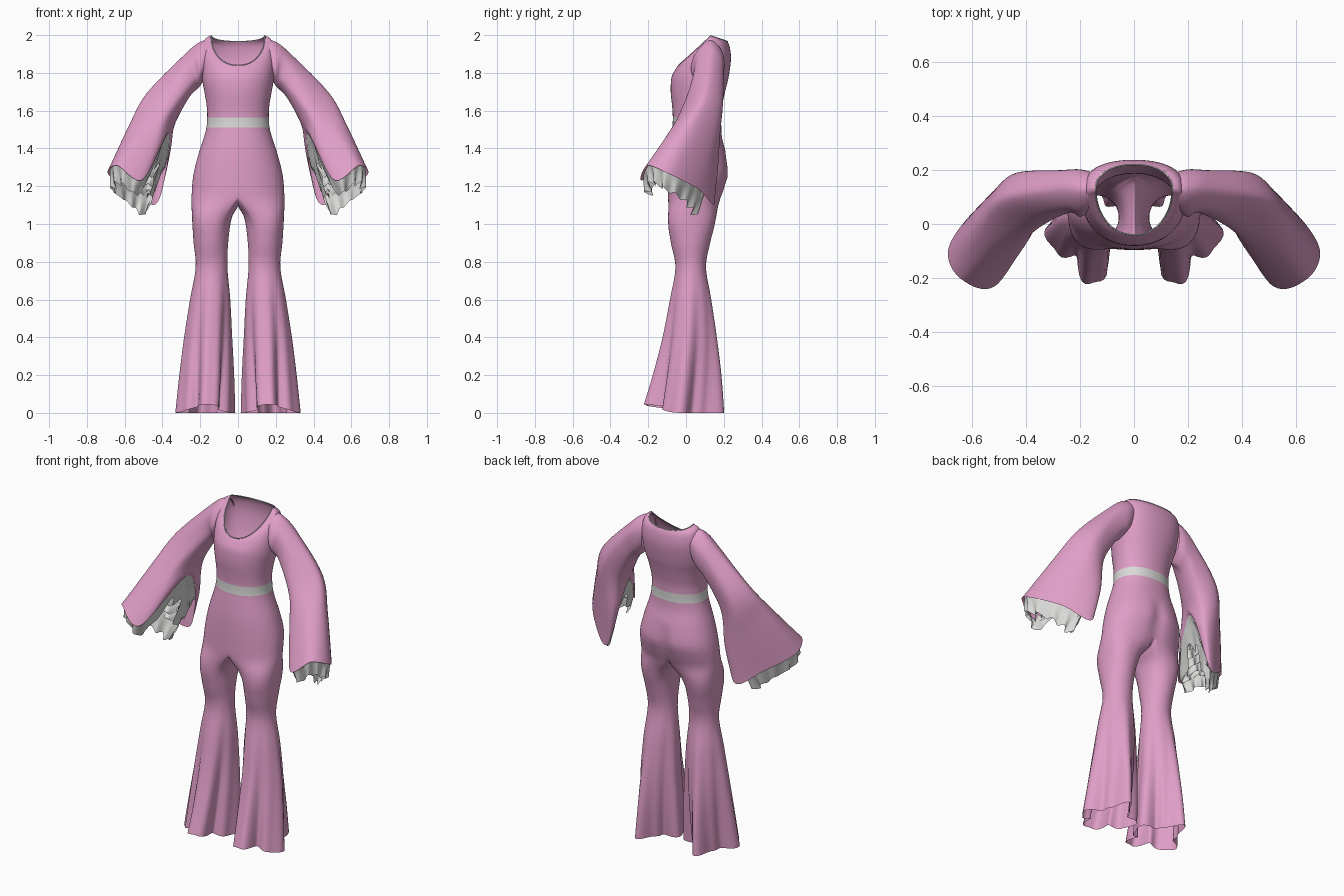
import bpy, bmesh, math
from mathutils import Vector

if "Cube" in bpy.data.objects:
    bpy.data.objects.remove(bpy.data.objects["Cube"])

N = 96
H = N // 2


def material(name, rgb):
    m = bpy.data.materials.new(name)
    m.diffuse_color = (*rgb, 1)
    m.use_nodes = True
    m.node_tree.nodes["Principled BSDF"].inputs["Base Color"].default_value = m.diffuse_color
    return m


PINK = material("rose pink", (0.74, 0.34, 0.57))
GREY = material("pale grey", (0.70, 0.70, 0.69))


def spline(p, t, closed=False):
    """Catmull-Rom through the control values p (vectors)."""
    n = len(p)
    i = math.floor(t) if closed else max(0, min(int(t), n - 2))
    f = t - i
    g = (lambda k: p[k % n]) if closed else (lambda k: p[max(0, min(k, n - 1))])
    a, b, c, d = g(i - 1), g(i), g(i + 1), g(i + 2)
    return 0.5 * (2 * b + (c - a) * f + (2 * a - 5 * b + 4 * c - d) * f * f
                  + (3 * b - a - 3 * c + d) * f ** 3)


def refine(rings, steps):
    """Smoothly subdivide a stack of rings of points."""
    out = []
    for k in range((len(rings) - 1) * steps + 1):
        out.append([spline([r[i] for r in rings], k / steps) for i in range(len(rings[0]))])
    return out


def skin(bm, rings):
    """Join consecutive closed rings with quads."""
    vs = [[bm.verts.new(p) for p in r] for r in rings]
    n = len(vs[0])
    for a, b in zip(vs, vs[1:]):
        for i in range(n):
            bm.faces.new((a[i], a[(i + 1) % n], b[(i + 1) % n], b[i]))


def finish(bm, name, mats):
    bmesh.ops.remove_doubles(bm, verts=bm.verts, dist=0.0003)
    bmesh.ops.recalc_face_normals(bm, faces=bm.faces)
    for f in bm.faces:
        f.smooth = True
    me = bpy.data.meshes.new(name)
    bm.to_mesh(me)
    bm.free()
    for m in mats:
        me.materials.append(m)
    ob = bpy.data.objects.new(name, me)
    bpy.context.collection.objects.link(ob)
    return ob


def power(x, e):
    return math.copysign(abs(x) ** e, x) if abs(x) > 1e-6 else 0


def body_ring(hx, yf, yb, yc, zs, zf, zb, box=.9):
    """Body section: half width, front/back/side y, side/front/back z."""
    pts = []
    for i in range(N):
        a = 2 * math.pi * i / N - math.pi / 2
        c, s = math.cos(a), math.sin(a)
        q = abs(s) ** .95
        y = yc + (yb - yc) * power(s, box) if s > 0 else yc + (yc - yf) * s
        pts.append(Vector((hx * power(c, .93), y, zs + ((zb if s > 0 else zf) - zs) * q)))
    return pts


# Torso, pelvis and belt
level = [(.246, -.098, .188, .045, 1.14), (.238, -.095, .226, .06, 1.25),
         (.212, -.090, .214, .06, 1.36), (.183, -.080, .192, .06, 1.45),
         (.167, -.072, .187, .06, 1.51), (.163, -.070, .187, .06, 1.565),
         (.165, -.073, .190, .06, 1.62), (.178, -.081, .207, .07, 1.70)]
body = [body_ring(*l, l[4], l[4]) for l in level]
body += [body_ring(.190, -.077, .225, .08, 1.775, 1.775, 1.775, .75),
         body_ring(.192, -.058, .238, .10, 1.89, 1.815, 1.87, .65),
         body_ring(.176, -.046, .232, .12, 1.975, 1.833, 1.935, .7),
         body_ring(.142, -.040, .220, .13, 1.997, 1.84, 1.966)]
bm = bmesh.new()
skin(bm, refine(body, 4))

# Flared legs: each starts from half the pelvis plus the crotch line
legs = [(1.03, .034, .243, -.097, .160, 0), (.90, .052, .235, -.080, .128, 0),
        (.77, .056, .224, -.056, .106, 0), (.60, .038, .255, -.088, .135, .08),
        (.40, .025, .288, -.132, .165, .18), (.20, .012, .315, -.192, .19, .29),
        (0, .004, .338, -.248, .205, .38)]
above, top, ang = [], [], []
W = math.radians(130)
for i, p in enumerate(body[0]):
    s = (i - H) / H
    if i <= H:
        top.append(p.copy())
        above.append(body[1][i].copy())
        ang.append(W * (2 * i / H - 1))
    else:
        top.append(Vector((0, .045 + .143 * math.cos(math.pi * s),
                           1.14 - .045 * math.sin(math.pi * s))))
        above.append(top[-1] + Vector((0, 0, .05)))
        ang.append(W + (2 * math.pi - 2 * W) * s)
rings = [above, top]
for z, xi, xo, yf, yb, amp in legs:
    r = []
    box = .85 if z > 1 else 1
    for a in ang:
        fold = 1 - amp * (.5 - .5 * math.cos(4 * (a + math.radians(100)))) \
            - amp * .17 * (1 - math.cos(9 * a))
        hem = .045 * max(0, -math.sin(a)) ** 2 if z == 0 else 0
        r.append(Vector(((xi + xo) / 2 + (xo - xi) / 2 * power(math.cos(a), box) * fold,
                         (yf + yb) / 2 + (yb - yf) / 2 * power(math.sin(a), box) * fold,
                         z + hem)))
    rings.append(r)
leg = refine(rings, 5)[5:]
skin(bm, leg)
skin(bm, [[Vector((-p.x, p.y, p.z)) for p in r] for r in leg])

# Shallow cleft at the seat
for v in bm.verts:
    if v.co.y > .08 and 1.04 < v.co.z < 1.38:
        w = math.sin(math.pi * (v.co.z - 1.04) / .34)
        v.co.y -= .018 * w * math.exp(-(v.co.x / .04) ** 2)
# Soften the meeting of pelvis and legs
for _ in range(6):
    soft = [v for v in bm.verts if .98 < v.co.z < 1.24]
    bmesh.ops.smooth_vert(bm, verts=soft, factor=.5, use_axis_x=False, use_axis_y=True,
                          use_axis_z=False) if _ else bmesh.ops.remove_doubles(
        bm, verts=bm.verts, dist=.0003)
# Belt colour by height
for f in bm.faces:
    f.material_index = int(1.51 < f.calc_center_median().z < 1.565)
finish(bm, "jumpsuit_body", [PINK, GREY])

# Neckline trim
cu = bpy.data.curves.new("neck_trim", 'CURVE')
cu.dimensions = '3D'
cu.bevel_depth = .003
cu.bevel_resolution = 2
sp = cu.splines.new('POLY')
sp.points.add(N - 1)
for q, p in zip(sp.points, body[-1]):
    q.co = (*p, 1)
sp.use_cyclic_u = True
cu.materials.append(GREY)
bpy.context.collection.objects.link(bpy.data.objects.new("neck_trim", cu))

# Bell sleeve sections: top, front-outer, front, inner, back-inner, back-outer
sleeve = [
    [(.155, .13, 1.975), (.165, .06, 1.915), (.175, .045, 1.82), (.18, .11, 1.77), (.172, .18, 1.80), (.16, .19, 1.91)],
    [(.205, .13, 1.962), (.205, .05, 1.90), (.20, .03, 1.80), (.205, .11, 1.725), (.205, .188, 1.77), (.205, .198, 1.89)],
    [(.285, .13, 1.895), (.27, .055, 1.85), (.24, .045, 1.75), (.255, .11, 1.675), (.26, .185, 1.715), (.28, .195, 1.83)],
    [(.485, .10, 1.69), (.435, .01, 1.645), (.375, -.03, 1.58), (.335, .05, 1.54), (.35, .16, 1.53), (.435, .19, 1.62)],
    [(.575, .03, 1.52), (.54, -.09, 1.48), (.435, -.115, 1.41), (.352, .04, 1.505), (.38, .165, 1.32), (.50, .14, 1.40)],
    [(.688, -.09, 1.265), (.64, -.205, 1.31), (.505, -.222, 1.235), (.365, .05, 1.48), (.425, .15, 1.115), (.575, .065, 1.185)]]
sleeve = [[Vector(p) for p in r] for r in sleeve]


def sleeve_point(u, v):
    w = min(v, 5)
    at = lambda k: spline([spline([r[i] for r in sleeve], k) for i in range(6)], u * 6, True)
    p = at(w)
    return p + (p - at(4.8)) * ((v - 5) / .2) if v > 5 else p


def centre(v):
    return sum((sleeve_point(i / 6, v) for i in range(6)), Vector()) / 6


sleeve_rings = [[sleeve_point(i / 60, k / 6) for i in range(60)] for k in range(31)]

# Pleated ruffle tiers lining the sleeve, the last hanging below the hem
tiers = []
M = 120
for k in range(6):
    v0 = 3.95 + .2 * k
    rows = []
    for j in range(5):
        t = j / 4
        v = v0 + .27 * t
        c = centre(v)
        row = []
        for i in range(M):
            u = i / M
            wave = math.sin(2 * math.pi * 12 * u + k * 1.7)
            back = max(0, math.cos(2 * math.pi * (u - .69)))
            inset = .06 + t * (.13 + .09 * wave) + back * .22 * (k / 5) + (.08 * t if k == 5 else 0)
            p = sleeve_point(u, v).lerp(c, inset)
            p.z -= t * (.055 + .05 * back if k == 5 else .012) * (1 + .2 * wave)
            row.append(p)
        rows.append(row)
    tiers.append(rows)

for side, s in (("left", 1), ("right", -1)):
    flip = lambda rs: [[Vector((s * p.x, p.y, p.z)) for p in r] for r in rs]
    bm = bmesh.new()
    skin(bm, flip(sleeve_rings))
    finish(bm, side + "_sleeve", [PINK])
    bm = bmesh.new()
    for rows in tiers:
        skin(bm, flip(rows))
    finish(bm, side + "_cuff_ruffles", [GREY])
